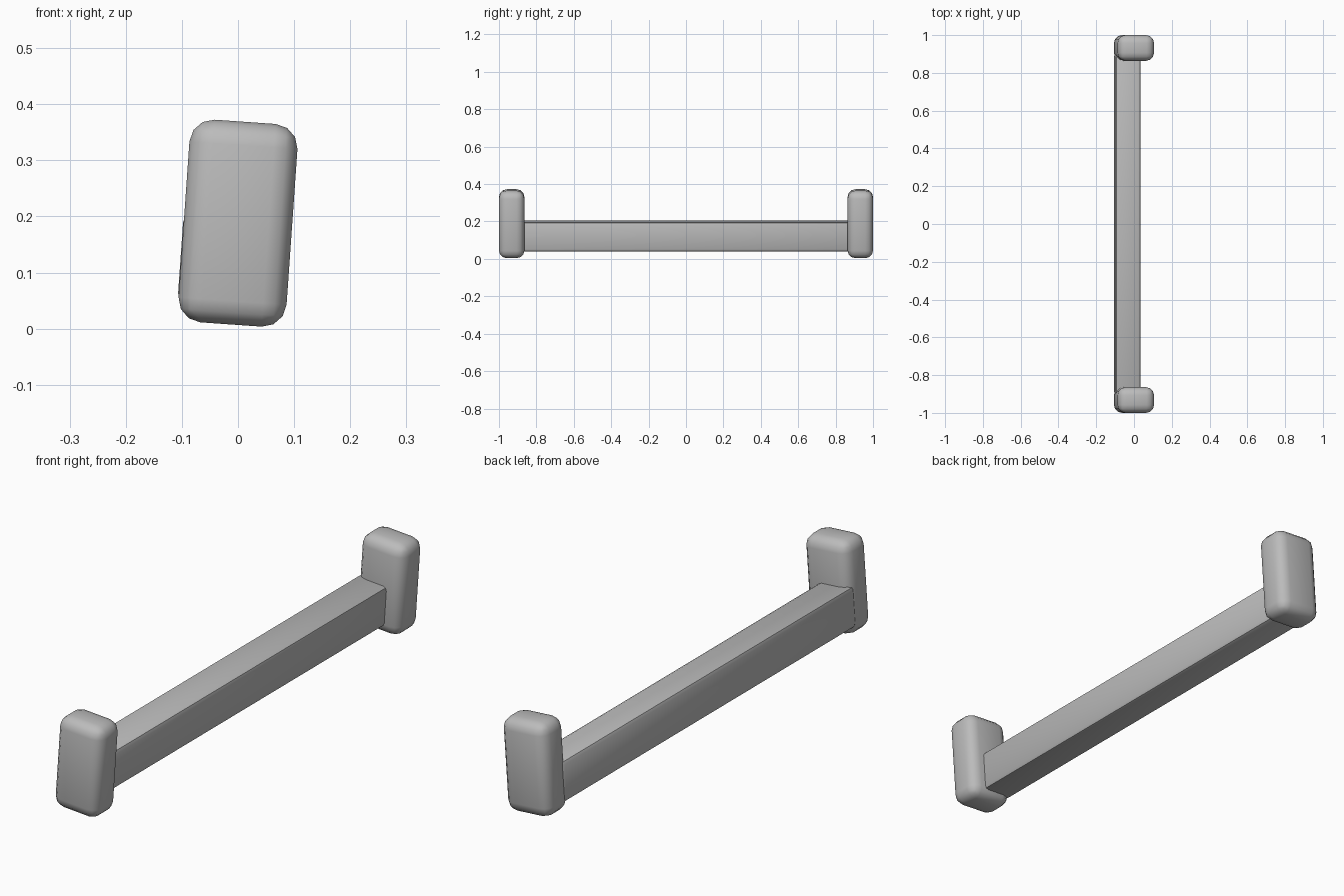
import bpy
import math

cube = bpy.data.objects.get("Cube")
if cube:
    bpy.data.objects.remove(cube, do_unlink=True)

TILT = math.radians(4)  # the whole section leans sideways

grey = bpy.data.materials.new("plain_grey")
grey.use_nodes = True
colour = (0.5, 0.5, 0.5, 1)
grey.diffuse_color = colour
grey.node_tree.nodes["Principled BSDF"].inputs["Base Color"].default_value = colour


def rounded_box(name, size, centre, radius, segments):
    """A leaning box with rounded edges."""
    bpy.ops.mesh.primitive_cube_add(size=1, location=centre)
    box = bpy.context.object
    box.name = name
    box.scale = size
    bpy.ops.object.transform_apply(location=False, rotation=False, scale=True)
    box.rotation_euler.y = TILT
    box.data.materials.append(grey)
    bevel = box.modifiers.new("rounded_edges", "BEVEL")
    bevel.width = radius
    bevel.segments = segments
    bpy.ops.object.modifier_apply(modifier=bevel.name)
    bpy.ops.object.shade_smooth_by_angle(angle=math.radians(35))
    return box


# End blocks
for name, side in (("front_end_block", -1), ("back_end_block", 1)):
    rounded_box(name, (0.193, 0.136, 0.362), (0, side * 0.932, 0.188), 0.042, 3)

# Connecting bar, flush with one side of the blocks
rounded_box("connecting_bar", (0.133, 1.80, 0.158), (-0.036, 0, 0.122), 0.015, 2)
